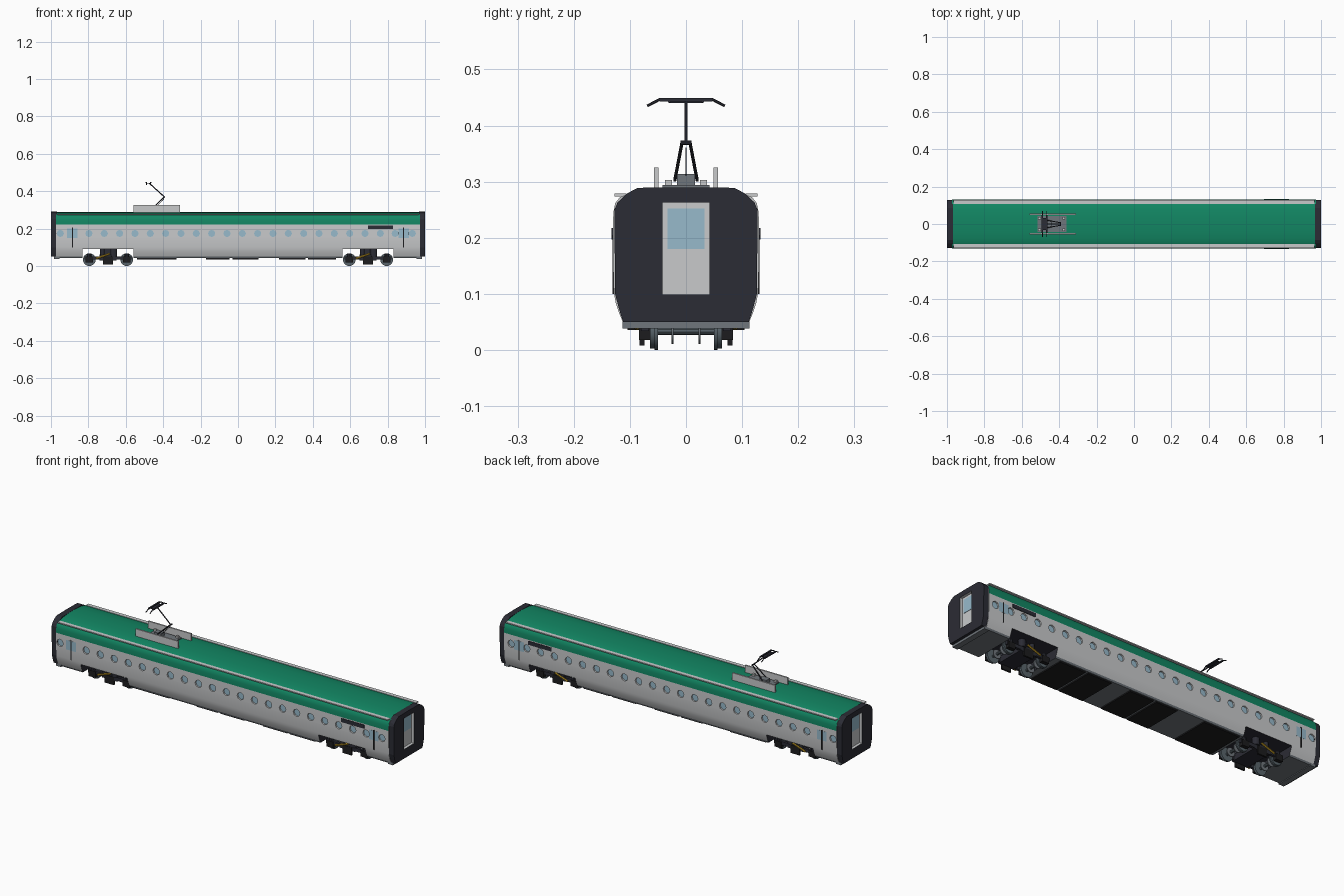
import bpy, bmesh, math
from mathutils import Matrix, Vector

if "Cube" in bpy.data.objects:
    bpy.data.objects.remove(bpy.data.objects["Cube"])

COLOURS = [("light_grey", (.58, .59, .60)), ("green", (.006, .24, .125)), ("dark_end", (.024, .025, .035)),
           ("glass_blue", (.31, .49, .60)), ("mid_grey", (.16, .18, .20)), ("black", (.012, .012, .013)),
           ("steel", (.10, .13, .15)), ("yellow", (.60, .36, .02))]
MATS = []
for n, c in COLOURS:
    m = bpy.data.materials.new(n)
    m.diffuse_color = (*c, 1)
    m.use_nodes = True
    m.node_tree.nodes["Principled BSDF"].inputs["Base Color"].default_value = m.diffuse_color
    MATS.append(m)
GREY, GREEN, DARK, GLASS, MID, BLACK, STEEL, YELLOW = range(8)


def finish(name, bm, smooth=None):
    bmesh.ops.recalc_face_normals(bm, faces=bm.faces[:])
    me = bpy.data.meshes.new(name)
    bm.to_mesh(me)
    bm.free()
    for m in MATS:
        me.materials.append(m)
    ob = bpy.data.objects.new(name, me)
    bpy.context.collection.objects.link(ob)
    if smooth:
        bpy.ops.object.select_all(action='DESELECT')
        ob.select_set(True)
        bpy.context.view_layer.objects.active = ob
        bpy.ops.object.shade_smooth_by_angle(angle=math.radians(smooth))
    return ob


def paint(verts, mat):
    faces = {f for v in verts for f in v.link_faces}
    for f in faces:
        f.material_index = mat
    return faces


def box(bm, x0, x1, y0, y1, z0, z1, mat):
    mx = Matrix.Translation(((x0 + x1) / 2, (y0 + y1) / 2, (z0 + z1) / 2)) @ Matrix.Diagonal((x1 - x0, y1 - y0, z1 - z0, 1))
    return paint(bmesh.ops.create_cube(bm, size=1, matrix=mx)["verts"], mat)


def rod(bm, p, q, r, mat, n=6):
    p, q = Vector(p), Vector(q)
    d = q - p
    mx = Matrix.Translation((p + q) / 2) @ d.to_track_quat('Z', 'Y').to_matrix().to_4x4()
    return paint(bmesh.ops.create_cone(bm, cap_ends=True, segments=n, radius1=r, radius2=r, depth=d.length, matrix=mx)["verts"], mat)


def prism(bm, half, x0, x1, rule):
    """Extrude a mirrored half section (y, z) along x; rule(z) gives the colour."""
    ring = half + [(-y, z) for y, z in reversed(half) if y > 0]
    a, b = ([bm.verts.new((x, y, z)) for y, z in ring] for x in (x0, x1))
    n = len(ring)
    for i in range(n):
        j = (i + 1) % n
        f = bm.faces.new((a[i], a[j], b[j], b[i]))
        f.material_index = rule((ring[i][1] + ring[j][1]) / 2)
    bm.faces.new(a)
    bm.faces.new(b)


def cut(ob, bm):
    c = finish(ob.name + "_cutter", bm)
    c.hide_render = True
    c.hide_viewport = False
    c.display_type = 'WIRE'
    m = ob.modifiers.new("cut", 'BOOLEAN')
    m.operation, m.solver, m.object = 'DIFFERENCE', 'EXACT', c
    # bake the cut, then drop the helper
    dg = bpy.context.evaluated_depsgraph_get()
    me = bpy.data.meshes.new_from_object(ob.evaluated_get(dg))
    ob.modifiers.clear()
    ob.data = me
    bpy.data.objects.remove(c)


# car body: lofted section, coloured by height
SECTION = [(0, .042), (.109, .042), (.113, .051), (.119, .065), (.125, .083), (.1285, .102), (.13, .15), (.13, .222),
           (.1295, .245), (.126, .262), (.118, .272), (.10, .2795), (.075, .285), (.04, .2885), (0, .2895)]
bm = bmesh.new()
prism(bm, SECTION, -.972, .972, lambda z: GREEN if z > .222 else MID if z < .05 else GREY)
body = finish("car_body", bm, 35)

# round side windows and the bogie wells
bm = bmesh.new()
for s in (-1, 1):
    for x in [-.797 + .082 * i for i in range(20)] + [-.95, .84, .932]:
        for f in rod(bm, (x, s * .122, .174), (x, s * .15, .174), .0195, GREY, 8):
            if abs(f.calc_center_median().y) < .1225:
                f.material_index = GLASS
    box(bm, s * .695 - .136, s * .695 + .136, -.2, .2, 0, .09, DARK)
cut(body, bm)

# dark end frames with recessed gangway doors
END = [(0, .05), (.112, .05), (.119, .072), (.1265, .1), (.1275, .25), (.122, .263), (.105, .279), (.086, .289), (0, .29)]
for s, tag in ((-1, "left"), (1, "right")):
    bm = bmesh.new()
    prism(bm, END, s * .968, s * 1.0, lambda z: DARK)
    for f in bm.faces:
        f.material_index = DARK
    end = finish(tag + "_end_frame", bm)
    bm = bmesh.new()
    for f in box(bm, min(s * .985, s * 1.1), max(s * .985, s * 1.1), -.042, .042, .099, .263, GREY):
        f.material_index = GREY
    cut(end, bm)
    bm = bmesh.new()
    xs = sorted((s * .984, s * .987))
    box(bm, *xs, -.033, .033, .18, .252, GLASS)
    finish(tag + "_end_window", bm)
    bm = bmesh.new()
    xs = sorted((s * .955, s * .985))
    box(bm, *xs, -.113, .113, .038, .051, MID)
    finish(tag + "_end_sill", bm)

# side details on both sides: gutters, doors, displays
for s, tag in ((-1, "front"), (1, "back")):
    def side(x0, x1, y0, y1, z0, z1, mat):
        a, b = sorted((s * y0, s * y1))
        box(bm, x0, x1, a, b, z0, z1, mat)
    bm = bmesh.new()
    side(-.965, .965, .107, .1275, .2735, .279, GREY)
    finish(tag + "_roof_gutter", bm)
    bm = bmesh.new()
    for x in (-.885, .885):
        side(x - .028, x + .028, .128, .1305, .15, .2, GLASS)
        side(x - .003, x + .003, .126, .131, .1, .205, BLACK)
    finish(tag + "_doors", bm)
    bm = bmesh.new()
    side(.695, .83, .127, .1325, .197, .217, DARK)
    finish(tag + "_display", bm)

# underfloor equipment boxes
bm = bmesh.new()
for x0, x1 in ((-.54, -.33), (-.17, -.045), (-.03, .11), (.22, .36), (.375, .525)):
    box(bm, x0, x1, -.104, .104, .036, .05, BLACK)
finish("underfloor_boxes", bm)

# bogies
for c, tag in ((-.695, "left"), (.695, "right")):
    bm = bmesh.new()
    for ax in (c - .1, c + .1):
        rod(bm, (ax, -.07, .034), (ax, .07, .034), .007, STEEL, 10)
        for s in (-1, 1):
            rod(bm, (ax, s * .05, .034), (ax, s * .056, .034), .034, STEEL, 24)
            rod(bm, (ax, s * .056, .034), (ax, s * .064, .034), .031, STEEL, 24)
            rod(bm, (ax, s * .022, .034), (ax, s * .026, .034), .023, MID, 20)
    finish(tag + "_wheelsets", bm, 35)
    bm = bmesh.new()
    box(bm, c - .045, c + .045, -.08, .08, .03, .062, DARK)
    box(bm, c - .02, c + .02, -.04, .04, .06, .092, DARK)
    for s in (-1, 1):
        y = sorted((s * .066, s * .08))
        box(bm, c - .125, c + .125, *y, .034, .052, DARK)
        y = sorted((s * .074, s * .083))
        box(bm, c - .027, c + .027, *y, .008, .05, BLACK)
        for ax in (c - .1, c + .1):
            y = sorted((s * .064, s * .084))
            box(bm, ax - .02, ax + .02, *y, .018, .05, BLACK)
            rod(bm, (ax, s * .07, .05), (ax, s * .07, .066), .012, DARK, 10)
        rod(bm, (c + .03, s * .07, .052), (c + .03, s * .07, .09), .018, DARK, 12)
        rod(bm, (c - .03, s * .07, .052), (c - .03, s * .07, .09), .012, DARK, 12)
    finish(tag + "_bogie_frame", bm)
    bm = bmesh.new()
    for s in (-1, 1):
        rod(bm, (c - .065, s * .088, .04), (c + .01, s * .088, .066), .005, YELLOW)
    finish(tag + "_dampers", bm)

# roof fairings and pantograph base
bm = bmesh.new()
for s in (-1, 1):
    y = sorted((s * .049, s * .057))
    box(bm, -.56, -.31, *y, .28, .325, GREY)
finish("pantograph_fairings", bm)
bm = bmesh.new()
box(bm, -.515, -.36, -.042, .042, .286, .294, MID)
for x in (-.505, -.375):
    for y in (-.031, .031):
        box(bm, x - .007, x + .007, y - .006, y + .006, .29, .303, GREY)
box(bm, -.48, -.44, -.016, .016, .294, .314, MID)
finish("pantograph_base", bm)

# pantograph arms and head
bm = bmesh.new()
for s in (-1, 1):
    rod(bm, (-.465, s * .02, .302), (-.393, s * .007, .37), .003, DARK)
rod(bm, (-.45, 0, .302), (-.395, 0, .36), .0015, DARK)
rod(bm, (-.393, -.01, .369), (-.393, .01, .369), .004, DARK)
rod(bm, (-.393, 0, .369), (-.475, 0, .443), .003, DARK)
finish("pantograph_arms", bm)
bm = bmesh.new()
for x in (-.49, -.466):
    box(bm, x - .004, x + .004, -.047, .047, .443, .449, DARK)
    for s in (-1, 1):
        rod(bm, (x, s * .046, .447), (x, s * .069, .435), .0025, DARK)
for y in (-.03, .03):
    box(bm, -.492, -.464, y - .002, y + .002, .441, .445, DARK)
box(bm, -.486, -.468, -.03, .03, .440, .444, DARK)
finish("pantograph_head", bm)
